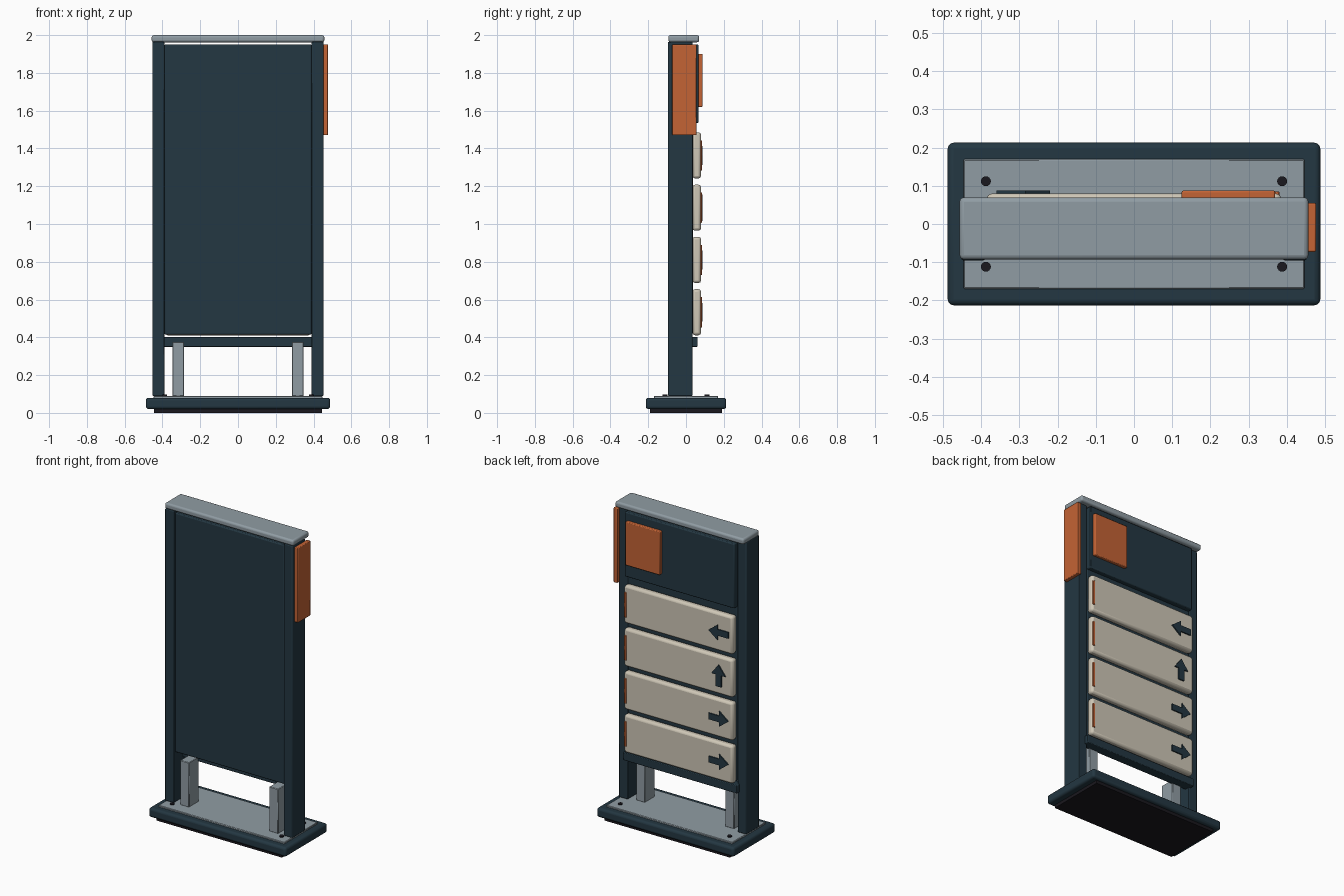
import bpy, bmesh, math

if "Cube" in bpy.data.objects:
    bpy.data.objects.remove(bpy.data.objects["Cube"])


def material(name, r, g, b):
    m = bpy.data.materials.new(name)
    m.diffuse_color = (r, g, b, 1)
    m.use_nodes = True
    m.node_tree.nodes["Principled BSDF"].inputs["Base Color"].default_value = m.diffuse_color
    return m


NAVY = material("dark navy", 0.017, 0.038, 0.054)
GREY = material("cool grey", 0.28, 0.335, 0.37)
ORANGE = material("burnt orange", 0.55, 0.125, 0.035)
CREAM = material("warm cream", 0.62, 0.57, 0.47)
BLACK = material("near black", 0.010, 0.009, 0.013)


def finish(bm, name, mat, bevel=0, segments=2):
    mesh = bpy.data.meshes.new(name)
    bmesh.ops.recalc_face_normals(bm, faces=bm.faces)
    bm.to_mesh(mesh)
    bm.free()
    ob = bpy.data.objects.new(name, mesh)
    bpy.context.collection.objects.link(ob)
    mesh.materials.append(mat)
    if bevel:
        mod = ob.modifiers.new("bevel", 'BEVEL')
        mod.width, mod.segments = bevel, segments
    bpy.ops.object.select_all(action='DESELECT')
    ob.select_set(True)
    bpy.context.view_layer.objects.active = ob
    bpy.ops.object.shade_smooth_by_angle(angle=math.radians(35))
    return ob


def box(name, mat, xs, ys, zs, bevel=0, segments=2):
    bm = bmesh.new()
    bmesh.ops.create_cube(bm, size=1)
    for v in bm.verts:
        v.co = [(lo + hi) / 2 + c * (hi - lo)
                for c, (lo, hi) in zip(v.co, (xs, ys, zs))]
    return finish(bm, name, mat, bevel, segments)


def arrow(name, x, z, angle, y0=0.078, y1=0.088):
    # flat arrow outline, pointing to +x before rotation
    outline = [(-0.07, -0.02), (0.005, -0.02), (0.005, -0.05), (0.07, 0),
               (0.005, 0.05), (0.005, 0.02), (-0.07, 0.02)]
    c, s = math.cos(angle), math.sin(angle)
    bm = bmesh.new()
    face = bm.faces.new([bm.verts.new((x + u * c - v * s, y0, z + u * s + v * c))
                         for u, v in outline])
    ext = bmesh.ops.extrude_face_region(bm, geom=[face])
    for v in ext["geom"]:
        if isinstance(v, bmesh.types.BMVert):
            v.co.y = y1
    finish(bm, name, NAVY)


# Base
box("base_foot", BLACK, (-0.445, 0.445), (-0.19, 0.19), (0, 0.03))
box("base", NAVY, (-0.488, 0.488), (-0.213, 0.213), (0.02, 0.08), 0.015, 3)
box("base_plate", GREY, (-0.447, 0.447), (-0.17, 0.17), (0.075, 0.09), 0.003, 1)
for x in (-0.388, 0.388):
    for y in (-0.112, 0.112):
        bm = bmesh.new()
        bmesh.ops.create_cone(bm, cap_ends=True, segments=16, radius1=0.013,
                              radius2=0.013, depth=0.01)
        bmesh.ops.translate(bm, verts=bm.verts, vec=(x, y, 0.092))
        finish(bm, "base_bolt", BLACK)

# Frame
for s in (-1, 1):
    box("post", NAVY, sorted((s * 0.39, s * 0.453)), (-0.095, 0.035), (0.09, 1.965), 0.005)
    box("short_leg", GREY, sorted((s * 0.285, s * 0.348)), (-0.09, 0.01), (0.088, 0.375), 0.003, 1)
box("top_cap", GREY, (-0.457, 0.457), (-0.093, 0.07), (1.962, 2.0), 0.012, 3)
box("main_panel", NAVY, (-0.389, 0.389), (-0.085, 0.036), (0.415, 1.95), 0.006)
box("lower_rail", NAVY, (-0.405, 0.405), (0.0, 0.062), (0.35, 0.402), 0.004)

# Header with square plaque, and the side flag
box("header_panel", NAVY, (-0.389, 0.389), (0.03, 0.067), (1.535, 1.95), 0.006)
box("header_plaque", ORANGE, (0.125, 0.37), (0.06, 0.088), (1.62, 1.90), 0.005)
box("side_flag", ORANGE, (0.45, 0.477), (-0.073, 0.055), (1.47, 1.95), 0.004)

# Direction slats, bottom to top
for i, angle in enumerate((math.pi, math.pi, math.pi / 2, 0)):
    z = 0.533 + i * 0.2767
    box("slat", CREAM, (-0.386, 0.386), (0.034, 0.08), (z - 0.122, z + 0.122), 0.014)
    box("slat_strip", ORANGE, (0.366, 0.381), (0.07, 0.085), (z - 0.08, z + 0.08), 0.002, 1)
    arrow("slat_arrow", -0.29, z, angle)
